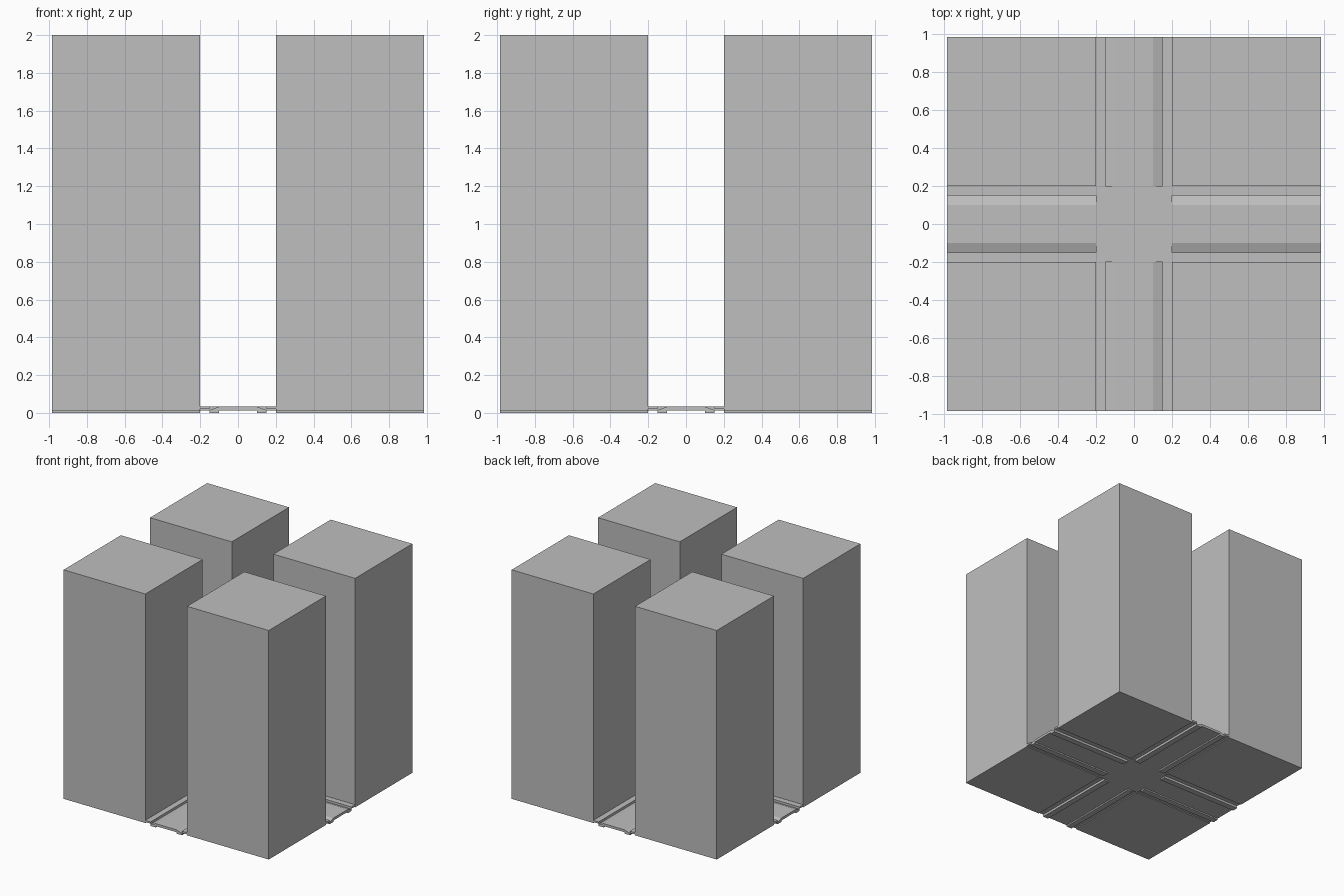
import bpy, bmesh, math

if "Cube" in bpy.data.objects:
    bpy.data.objects.remove(bpy.data.objects["Cube"])

gray = bpy.data.materials.new("concrete_gray")
gray.diffuse_color = (0.52, 0.52, 0.52, 1)
gray.use_nodes = True
gray.node_tree.nodes["Principled BSDF"].inputs["Base Color"].default_value = gray.diffuse_color

IN, OUT = 0.2, 0.985      # street half width, half size of the block
TOP = 0.035               # pavement level


def finish(bm, name):
    bmesh.ops.recalc_face_normals(bm, faces=bm.faces)
    me = bpy.data.meshes.new(name)
    bm.to_mesh(me)
    bm.free()
    me.materials.append(gray)
    ob = bpy.data.objects.new(name, me)
    bpy.context.collection.objects.link(ob)
    return ob


def box(name, x0, x1, y0, y1, z0, z1):
    bm = bmesh.new()
    bmesh.ops.create_cube(bm, size=1)
    for v in bm.verts:
        v.co = ((x0 + x1) / 2 + v.co.x * (x1 - x0),
                (y0 + y1) / 2 + v.co.y * (y1 - y0),
                (z0 + z1) / 2 + v.co.z * (z1 - z0))
    return finish(bm, name)


# four towers, one in each quadrant
for sx in (-1, 1):
    for sy in (-1, 1):
        xs, ys = sorted((sx * IN, sx * OUT)), sorted((sy * IN, sy * OUT))
        box("tower", *xs, *ys, 0.012, 2.0)

# flat crossing in the middle
box("crossing", -IN, IN, -IN, IN, 0.012, TOP)

# street section: raised pavement, kerb, sloping gutter, flat roadway
half_top = [(0.1, TOP - 0.002), (0.15, 0.015), (0.15, TOP), (0.2, TOP)]
half_bottom = [(0.2, 0.02), (0.152, 0.02), (0.152, 0.0), (0.15, 0.0), (0.1, 0.0), (0.1, 0.012)]
right = half_top + half_bottom
profile = right + [(-x, z) for x, z in reversed(right)]

for i in range(4):
    bm = bmesh.new()
    a = i * math.pi / 2
    rings = []
    for y in (IN, OUT):
        rings.append([bm.verts.new((x * math.cos(a) - y * math.sin(a),
                                    x * math.sin(a) + y * math.cos(a), z))
                      for x, z in profile])
    n = len(profile)
    for k in range(n):
        j = (k + 1) % n
        bm.faces.new((rings[0][k], rings[0][j], rings[1][j], rings[1][k]))
    bm.faces.new(rings[0])
    bm.faces.new(rings[1][::-1])
    finish(bm, "street")
